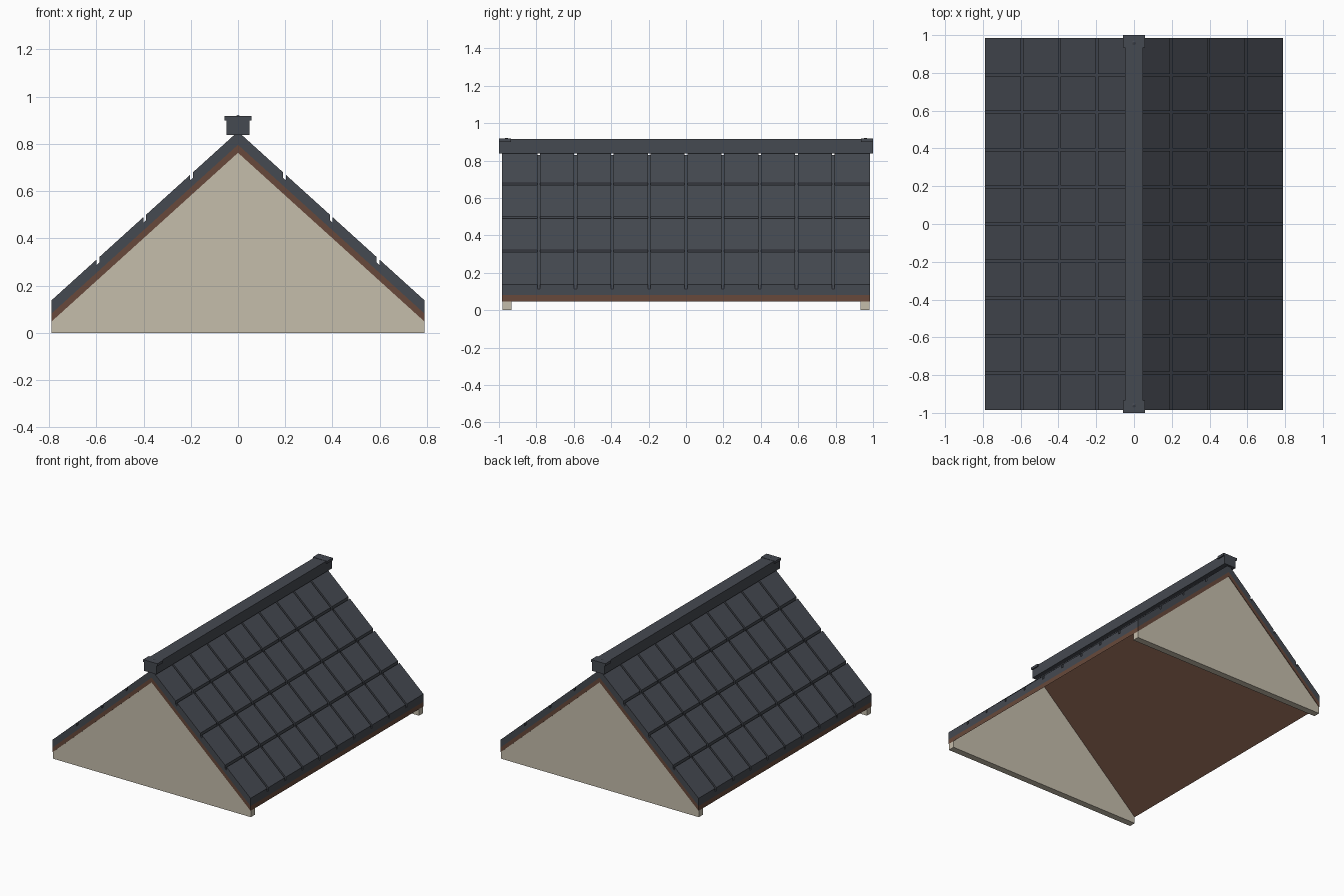
import bpy, bmesh

if "Cube" in bpy.data.objects:
    bpy.data.objects.remove(bpy.data.objects["Cube"])

SLOPE = 0.905     # rise per unit of run
EAVE = 0.79       # half width
LEN = 0.985       # half length of the roof


def material(name, col):
    m = bpy.data.materials.new(name)
    m.diffuse_color = (*col, 1)
    m.use_nodes = True
    m.node_tree.nodes["Principled BSDF"].inputs["Base Color"].default_value = m.diffuse_color
    return m


slate = material("slate", (0.060, 0.067, 0.082))
timber = material("brown timber", (0.135, 0.066, 0.043))
plaster = material("cream plaster", (0.56, 0.51, 0.41))


def add_prism(bm, profile, y0, y1):
    """Extrude an x/z profile along y."""
    a = [bm.verts.new((x, y0, z)) for x, z in profile]
    b = [bm.verts.new((x, y1, z)) for x, z in profile]
    n = len(a)
    bm.faces.new(a)
    bm.faces.new(b[::-1])
    for i in range(n):
        j = (i + 1) % n
        bm.faces.new((a[j], a[i], b[i], b[j]))


def finish(name, bm, mat):
    bmesh.ops.recalc_face_normals(bm, faces=bm.faces)
    me = bpy.data.meshes.new(name)
    bm.to_mesh(me)
    bm.free()
    me.materials.append(mat)
    ob = bpy.data.objects.new(name, me)
    bpy.context.collection.objects.link(ob)
    return ob


def prism(name, profile, y0, y1, mat):
    bm = bmesh.new()
    add_prism(bm, profile, y0, y1)
    return finish(name, bm, mat)


def chevron(low, high):
    """Inverted V profile between two apex heights."""
    d = EAVE * SLOPE
    return [(-EAVE, low - d), (0, low), (EAVE, low - d),
            (EAVE, high - d), (0, high), (-EAVE, high - d)]


def rect(w, z0, z1):
    return [(-w, z0), (w, z0), (w, z1), (-w, z1)]


# roof deck and slate underlayer
prism("roof_deck", chevron(0.762, 0.796), -LEN, LEN, timber)
prism("slate_base", chevron(0.796, 0.829), -LEN, LEN, slate)

# gable walls
gable = [(-EAVE, 0), (EAVE, 0), (EAVE, 0.762 - EAVE * SLOPE),
         (0, 0.762), (-EAVE, 0.762 - EAVE * SLOPE)]
for name, s in (("front_gable", -1), ("back_gable", 1)):
    prism(name, gable, s * 0.982, s * 0.934, plaster)

# tiles: 4 rows by 10 columns on each slope
ROWS, COLS = 4, 10
dx, dy = EAVE / ROWS, 2 * LEN / COLS
for name, s in (("left_tiles", -1), ("right_tiles", 1)):
    bm = bmesh.new()
    for r in range(ROWS):
        x0 = r * dx + (0.006 if r else 0)
        x1 = (r + 1) * dx - (0.006 if r < ROWS - 1 else 0)
        prof = [(s * x0, 0.829 - x0 * SLOPE), (s * x1, 0.829 - x1 * SLOPE),
                (s * x1, 0.852 - x1 * SLOPE), (s * x0, 0.852 - x0 * SLOPE)]
        for c in range(COLS):
            y0 = -LEN + c * dy + (0.007 if c else 0)
            y1 = -LEN + (c + 1) * dy - (0.007 if c < COLS - 1 else 0)
            add_prism(bm, prof, y0, y1)
    finish(name, bm, slate)

# ridge beam with wider end plates and small nubs
prism("ridge_beam", rect(0.048, 0.838, 0.915), -1, 1, slate)
for name, s in (("front", -1), ("back", 1)):
    prism(name + "_ridge_plate", rect(0.057, 0.899, 0.917), s * 0.935, s * 1.0, slate)
    bpy.ops.mesh.primitive_cone_add(vertices=8, radius1=0.014, radius2=0,
                                    depth=0.006, location=(0, s * 0.96, 0.919))
    nub = bpy.context.object
    nub.name = name + "_ridge_nub"
    nub.data.materials.append(slate)
